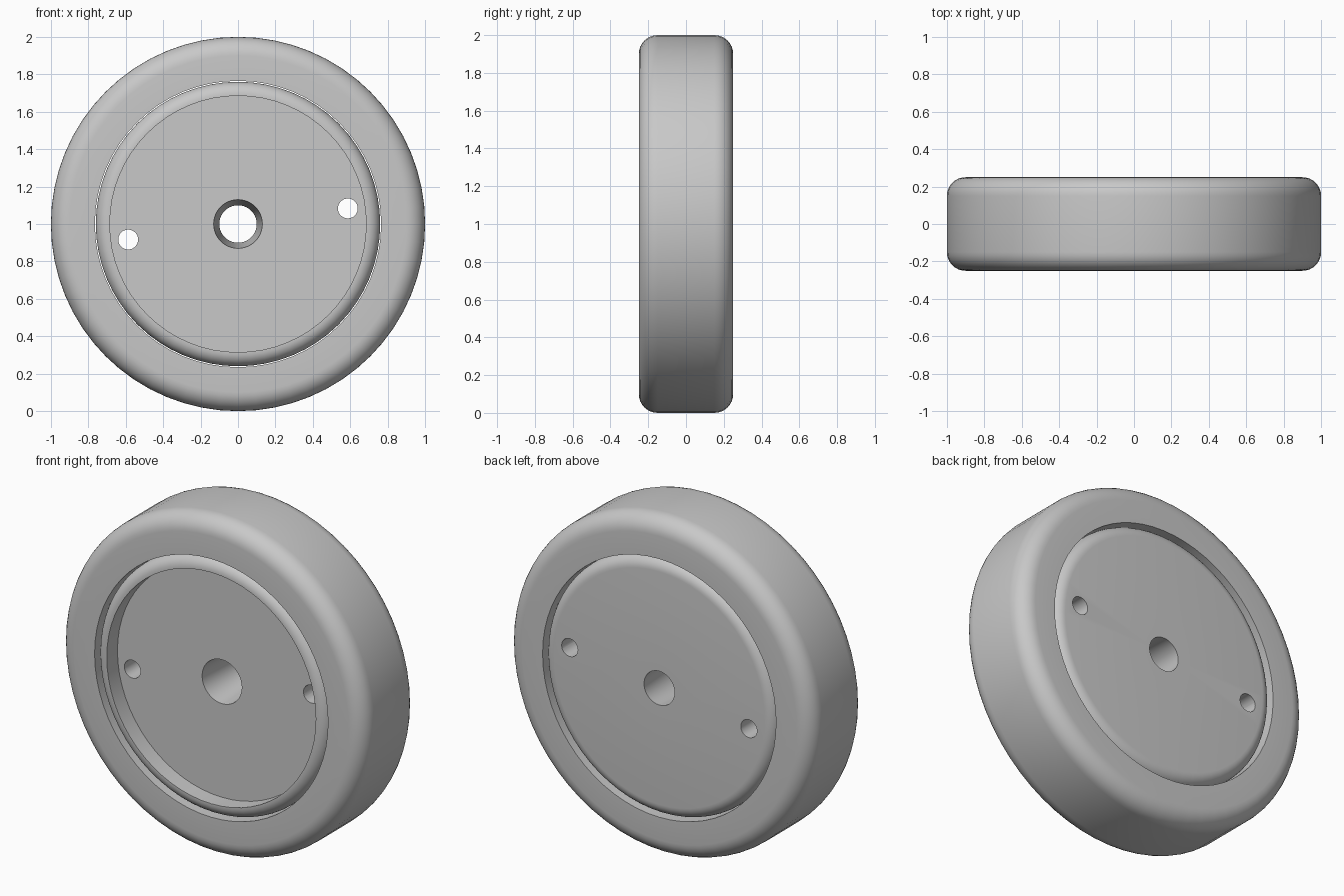
import bpy, bmesh, math
from mathutils import Matrix, Vector

default_cube = bpy.data.objects.get("Cube")
if default_cube:
    bpy.data.objects.remove(default_cube, do_unlink=True)

SEGMENTS = 64
CENTRE = Vector((0, 0, 1))
HALF = 0.25          # half the width of the wheel

grey = bpy.data.materials.new("light grey")
grey.use_nodes = True
grey.diffuse_color = (0.58, 0.58, 0.58, 1)
grey.node_tree.nodes["Principled BSDF"].inputs["Base Color"].default_value = grey.diffuse_color


def fillet(r, y, radius, start, steps=8):
    """Quarter arc of (r, y) points around a centre, beginning at a given angle."""
    return [(r + radius * math.cos(start + i * math.pi / 2 / steps),
             y + radius * math.sin(start + i * math.pi / 2 / steps))
            for i in range(steps + 1)]


def lathe(name, profile):
    """Spin a closed (r, y) profile around the wheel axle."""
    bm = bmesh.new()
    verts = [bm.verts.new((r, y, 1)) for r, y in profile]
    edges = [bm.edges.new((v, verts[i - 1])) for i, v in enumerate(verts)]
    bmesh.ops.spin(bm, geom=verts + edges, cent=CENTRE, axis=(0, 1, 0),
                   angle=math.tau, steps=SEGMENTS)
    bmesh.ops.remove_doubles(bm, verts=bm.verts[:], dist=1e-5)
    bmesh.ops.recalc_face_normals(bm, faces=bm.faces[:])
    mesh = bpy.data.meshes.new(name)
    bm.to_mesh(mesh)
    bm.free()
    obj = bpy.data.objects.new(name, mesh)
    bpy.context.collection.objects.link(obj)
    mesh.materials.append(grey)
    return obj


def smooth(obj):
    bpy.ops.object.select_all(action='DESELECT')
    obj.select_set(True)
    bpy.context.view_layer.objects.active = obj
    bpy.ops.object.shade_smooth_by_angle(angle=math.radians(30))


# Tyre: thick ring with rounded outer shoulders
shoulder = 0.10
tyre = lathe("tyre", [(0.765, -HALF)]
             + fillet(1 - shoulder, -HALF + shoulder, shoulder, -math.pi / 2)
             + fillet(1 - shoulder, HALF - shoulder, shoulder, 0)
             + [(0.765, HALF)])

# Hub: dished front, raised rim, rounded edges and a tapered axle bore
edge, hub_r = 0.07, 0.76
hub = lathe("hub", [(0.13, -0.15), (0.685, -0.15), (0.685, -HALF)]
            + fillet(hub_r - edge, -HALF + edge, edge, -math.pi / 2)
            + fillet(hub_r - edge, HALF - edge, edge, 0)
            + [(0.10, HALF)])

# Two pin holes through the hub
bm = bmesh.new()
for side in (-1, 1):
    place = Matrix.Translation((side * 0.587, 0, 1 + side * 0.083))
    bmesh.ops.create_cone(bm, cap_ends=True, segments=32, radius1=0.053, radius2=0.053,
                          depth=1, matrix=place @ Matrix.Rotation(math.pi / 2, 4, 'X'))
cutter_mesh = bpy.data.meshes.new("pin_hole_cutter")
bm.to_mesh(cutter_mesh)
bm.free()
cutter = bpy.data.objects.new("pin_hole_cutter", cutter_mesh)
cutter.hide_render = True
bpy.context.collection.objects.link(cutter)

cut = hub.modifiers.new("pin holes", 'BOOLEAN')
cut.operation = 'DIFFERENCE'
cut.solver = 'EXACT'
cut.object = cutter
bpy.ops.object.select_all(action='DESELECT')
hub.select_set(True)
bpy.context.view_layer.objects.active = hub
bpy.ops.object.modifier_apply(modifier=cut.name)
bpy.data.objects.remove(cutter, do_unlink=True)

# Single colour throughout
for part in (tyre, hub):
    part.data.materials.clear()
    part.data.materials.append(grey)
    smooth(part)
